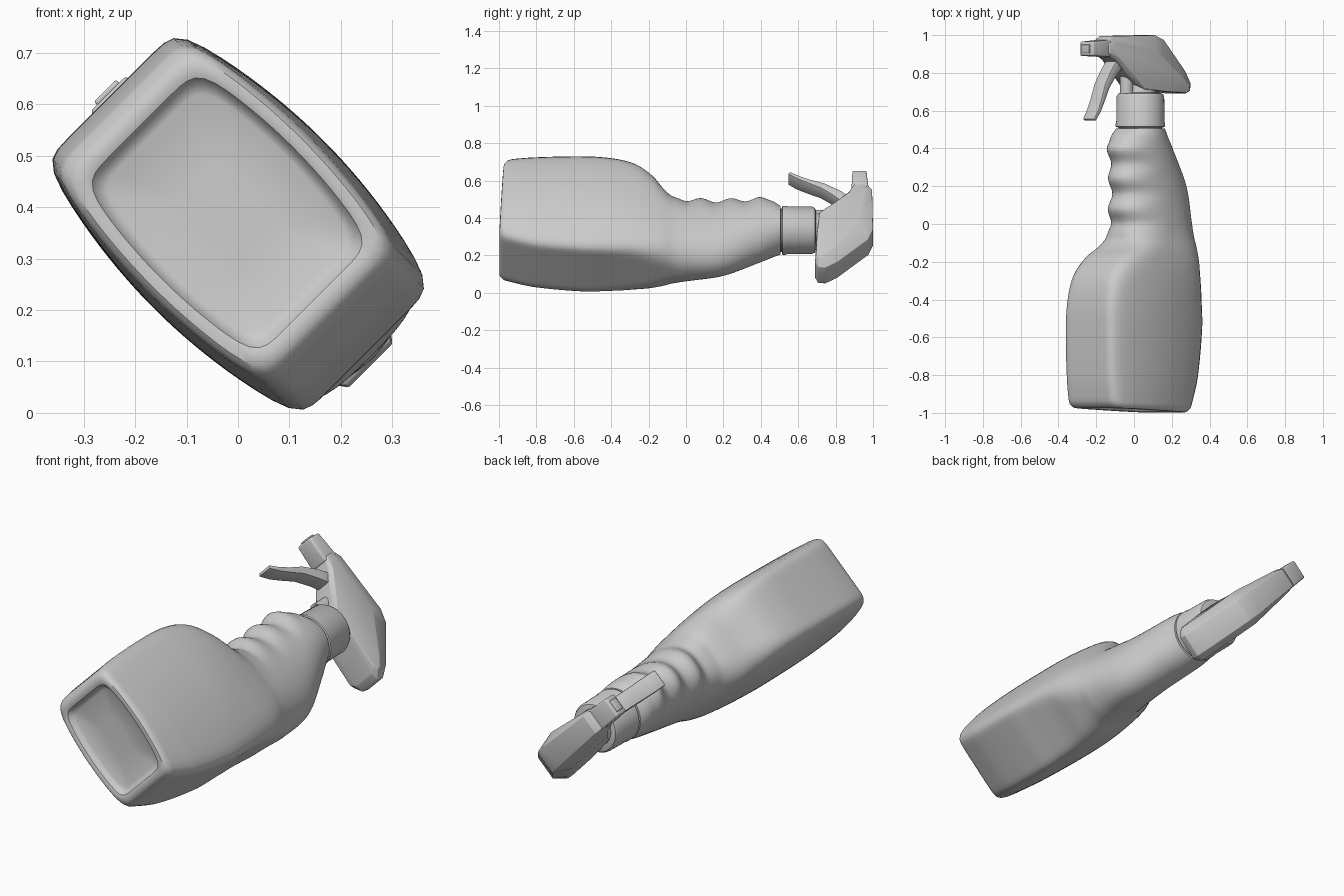
import bpy, bmesh, math
from mathutils import Vector

if "Cube" in bpy.data.objects:
    bpy.data.objects.remove(bpy.data.objects["Cube"])

grey = bpy.data.materials.new("plain grey")
grey.use_nodes = True
grey.diffuse_color = (0.6, 0.6, 0.6, 1)
grey.node_tree.nodes["Principled BSDF"].inputs["Base Color"].default_value = (0.6, 0.6, 0.6, 1)
parts = []


def add_part(name, rings, bevel=0.0, segments=3, angle=25):
    """Loft closed rings of points, cap both ends, optionally round the edges."""
    bm = bmesh.new()
    loops = [[bm.verts.new(p) for p in ring] for ring in rings]
    for r0, r1 in zip(loops, loops[1:]):
        n = len(r0)
        for i in range(n):
            bm.faces.new((r0[i], r0[(i + 1) % n], r1[(i + 1) % n], r1[i]))
    bm.faces.new(loops[0][::-1])
    bm.faces.new(loops[-1])
    bmesh.ops.recalc_face_normals(bm, faces=bm.faces)
    if bevel:
        sharp = [e for e in bm.edges if e.calc_face_angle(0) > math.radians(angle)]
        bmesh.ops.bevel(bm, geom=sharp, offset=bevel, segments=segments,
                        profile=0.5, affect='EDGES', clamp_overlap=True)
        bmesh.ops.recalc_face_normals(bm, faces=bm.faces)
    mesh = bpy.data.meshes.new(name)
    bm.to_mesh(mesh)
    bm.free()
    mesh.materials.append(grey)
    ob = bpy.data.objects.new(name, mesh)
    bpy.context.collection.objects.link(ob)
    # everything lies on its side, rolled 45 degrees around its long axis
    ob.rotation_euler = (0, math.pi / 4, 0)
    ob.location = (0, 0, 0.368)
    parts.append(ob)
    return ob


# ---- bottle: stations of (y, grip side, back side, mid half depth, edge half depth, squareness)
STATIONS = [
    (-0.985, -0.315, 0.255, 0.215, 0.185, 10),
    (-0.94, -0.330, 0.275, 0.220, 0.182, 13),
    (-0.80, -0.345, 0.320, 0.228, 0.180, 14),
    (-0.55, -0.352, 0.352, 0.232, 0.180, 14),
    (-0.40, -0.345, 0.354, 0.230, 0.178, 11),
    (-0.27, -0.312, 0.356, 0.218, 0.180, 7),
    (-0.175, -0.240, 0.364, 0.202, 0.180, 4.5),
    (-0.12, -0.165, 0.366, 0.190, 0.178, 3.4),
    (-0.07, -0.125, 0.368, 0.178, 0.172, 2.7),
    (0.00, -0.122, 0.370, 0.168, 0.168, 2.3),
    (0.20, -0.130, 0.345, 0.150, 0.150, 2.1),
    (0.40, -0.142, 0.242, 0.143, 0.143, 2),
    (0.46, -0.125, 0.205, 0.138, 0.138, 2),
    (0.505, -0.082, 0.178, 0.130, 0.130, 2),
]


def station(y):
    """Smooth interpolation between the stations."""
    S = STATIONS
    i = 0
    while i < len(S) - 2 and y > S[i + 1][0]:
        i += 1

    def slope(j, k):
        lo, hi = max(j - 1, 0), min(j + 1, len(S) - 1)
        return (S[hi][k] - S[lo][k]) / (S[hi][0] - S[lo][0])
    h = S[i + 1][0] - S[i][0]
    t = (y - S[i][0]) / h
    return [(2*t**3 - 3*t*t + 1) * S[i][k] + (t**3 - 2*t*t + t) * h * slope(i, k)
            + (3*t*t - 2*t**3) * S[i + 1][k] + (t**3 - t*t) * h * slope(i + 1, k)
            for k in range(1, 6)]


def bottle_ring(y, scale=1.0, y_out=None, count=96):
    a, b, tm, te, n = station(y)
    c, A = (a + b) / 2, (b - a) / 2
    yo = y if y_out is None else y_out
    # finger grooves fade in and out along the grip
    fade = max(0, min(1, (y + 0.08) / 0.08)) * max(0, min(1, (0.46 - y) / 0.06))
    groove = -0.015 * fade * math.cos(2 * math.pi * (y - 0.08) / 0.16)
    ring = []
    for i in range(count):
        th = 2 * math.pi * (i + 0.5) / count
        cs, sn = math.cos(th), math.sin(th)
        r = (abs(cs)**n + abs(sn)**n) ** (-1 / n)
        p, q = r * cs, r * sn
        u = (c + A * p * scale) + groove * min(1, max(0, -p * 1.6))
        v = q * (te + (tm - te) * (1 - p * p)) * scale
        slant = -0.045 * u * max(0, min(1, (-yo - 0.7) / 0.28))
        ring.append((u, yo + slant, v))
    return ring


rings = [bottle_ring(-0.985, s, y) for s, y in
         ((0.3, -0.955), (0.74, -0.958), (0.80, -0.966), (0.84, -0.984),
          (0.88, -0.988), (0.95, -0.986), (0.985, -0.978))]
steps = 110
rings += [bottle_ring(-0.965 + 1.47 * i / steps) for i in range(steps + 1)]
rings.append(bottle_ring(0.505, 0.8, 0.508))
add_part("bottle", rings)


# ---- round parts around the neck axis
def turned(name, profile, centre, count=48):
    add_part(name, [[(centre + r * math.cos(2 * math.pi * i / count), y,
                      r * math.sin(2 * math.pi * i / count)) for i in range(count)]
                    for y, r in profile])


turned("neck", [(0.48, 0.115), (0.56, 0.115)], 0.048)
turned("collar", [(0.512, 0.122), (0.516, 0.131), (0.53, 0.131), (0.54, 0.128),
                  (0.675, 0.126), (0.69, 0.118), (0.695, 0.10)], 0.048)
turned("pump_stem", [(0.66, 0.095), (0.72, 0.085), (0.80, 0.07)], 0.04)
turned("pump_piston", [(0.69, 0.035), (0.82, 0.035)], -0.055, 24)

# ---- spray head: outer outline and the inset outline of its side panels (u, y, u2, y2)
HEAD = [
    (-0.25, 0.90, -0.24, 0.905), (-0.25, 0.97, -0.24, 0.94),
    (-0.21, 0.995, -0.19, 0.945), (0.10, 1.0, 0.08, 0.915),
    (0.17, 0.975, 0.12, 0.89), (0.335, 0.81, 0.28, 0.775),
    (0.378, 0.745, 0.33, 0.73), (0.372, 0.705, 0.335, 0.71),
    (0.335, 0.69, 0.31, 0.695), (0.16, 0.70, 0.16, 0.70),
    (0.00, 0.71, 0.00, 0.715), (-0.10, 0.79, -0.09, 0.80),
    (-0.19, 0.87, -0.18, 0.88),
]


def head_ring(side, outer):
    ring = []
    for u, y, u2, y2 in HEAD:
        pu, py = (u, y) if outer else (u2, y2)
        f = min(1, max(0, (pu + 0.25) / 0.3))
        depth = (0.048 + 0.012 * f) if outer else (0.058 + 0.037 * f)
        ring.append((pu, py, side * depth - 0.012 * max(0, pu) / 0.35))
    return ring


add_part("spray_head", [head_ring(-1, False), head_ring(-1, True),
                        head_ring(1, True), head_ring(1, False)], 0.014)


# ---- nozzle block
def box_ring(u, y0, y1, t):
    return [(u, y0, -t), (u, y1, -t), (u, y1, t), (u, y0, t)]


add_part("nozzle", [box_ring(-0.358, 0.89, 0.965, 0.05), box_ring(-0.225, 0.885, 0.975, 0.055)], 0.01)
add_part("nozzle_tip", [box_ring(-0.366, 0.905, 0.95, 0.03), box_ring(-0.35, 0.905, 0.95, 0.03)], 0.004)

# ---- trigger: curved blade swept along a path of (u, y, half thickness, half width)
PATH = [(-0.13, 0.87, 0.030, 0.036), (-0.195, 0.80, 0.026, 0.036), (-0.245, 0.73, 0.020, 0.037),
        (-0.275, 0.66, 0.015, 0.038), (-0.305, 0.60, 0.012, 0.039), (-0.340, 0.55, 0.009, 0.038)]
blade = []
for i, (u, y, h, w) in enumerate(PATH):
    p0, p1 = PATH[max(i - 1, 0)], PATH[min(i + 1, len(PATH) - 1)]
    d = Vector((p1[0] - p0[0], p1[1] - p0[1])).normalized()
    nx, ny = -d.y * h, d.x * h
    blade.append([(u + nx, y + ny, -w), (u - nx, y - ny, -w),
                  (u - nx, y - ny, w + 0.01), (u + nx, y + ny, w + 0.01)])
add_part("trigger", blade, 0.006, 2, 40)

# ---- smooth shading with sharp edges kept
bpy.ops.object.select_all(action='DESELECT')
for ob in parts:
    ob.select_set(True)
bpy.context.view_layer.objects.active = parts[0]
bpy.ops.object.shade_smooth_by_angle(angle=math.radians(35))
